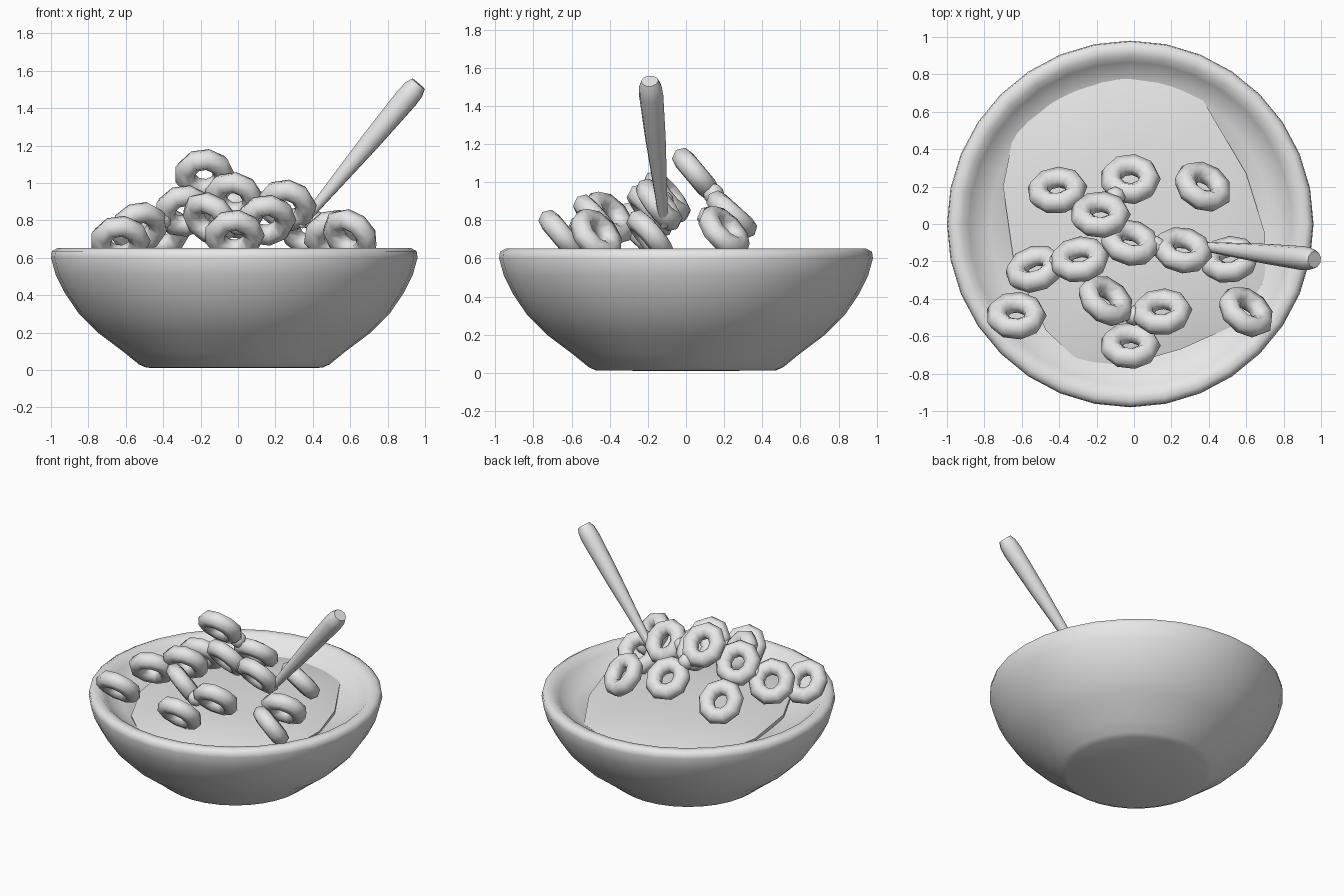
import bpy, bmesh
from math import radians, tau
from mathutils import Vector

cube = bpy.data.objects.get("Cube")
if cube:
    bpy.data.objects.remove(cube)

grey = bpy.data.materials.new("light grey")
grey.use_nodes = True
grey.diffuse_color = (0.8, 0.8, 0.8, 1)
grey.node_tree.nodes["Principled BSDF"].inputs["Base Color"].default_value = (0.8, 0.8, 0.8, 1)


def finish(obj, name, angle):
    obj.name = name
    obj.data.materials.append(grey)
    bpy.ops.object.select_all(action='DESELECT')
    obj.select_set(True)
    bpy.context.view_layer.objects.active = obj
    bpy.ops.object.shade_smooth_by_angle(angle=radians(angle))
    return obj


def from_bmesh(bm, name, angle):
    bmesh.ops.recalc_face_normals(bm, faces=bm.faces)
    mesh = bpy.data.meshes.new(name)
    bm.to_mesh(mesh)
    bm.free()
    obj = bpy.data.objects.new(name, mesh)
    bpy.context.collection.objects.link(obj)
    return finish(obj, name, angle)


def lathe(name, profile, sides, angle=60):
    """Spin a (radius, height) profile around z."""
    bm = bmesh.new()
    verts = [bm.verts.new((r, 0, z)) for r, z in profile]
    edges = [bm.edges.new(pair) for pair in zip(verts, verts[1:])]
    bmesh.ops.spin(bm, geom=verts + edges, cent=(0, 0, 0), axis=(0, 0, 1),
                   angle=tau, steps=sides, use_merge=True)
    bmesh.ops.remove_doubles(bm, verts=bm.verts, dist=0.0005)
    return from_bmesh(bm, name, angle)


# Bowl: flat foot, full rounded wall, soft rim and inner hollow
bowl = lathe("bowl", [(0, 0.01), (0.47, 0.012), (0.51, 0.03), (0.59, 0.095),
                      (0.73, 0.2), (0.83, 0.3), (0.905, 0.41), (0.955, 0.51),
                      (0.98, 0.6), (0.975, 0.635), (0.945, 0.652), (0.9, 0.645),
                      (0.865, 0.612), (0.82, 0.575), (0.75, 0.545), (0.64, 0.525),
                      (0.5, 0.4), (0, 0.3)], 32)
bowl.location.x = -0.02

# Milk: uneven pool with a slightly raised middle
shore = [(-0.07, 0.8), (0.2, 0.74), (0.37, 0.66), (0.6, 0.27), (0.7, -0.05),
         (0.7, -0.33), (0.52, -0.55), (0.25, -0.67), (-0.05, -0.755),
         (-0.3, -0.73), (-0.47, -0.57), (-0.64, -0.22), (-0.7, 0.2),
         (-0.64, 0.5), (-0.4, 0.68)]
bm = bmesh.new()
levels = [(1, 0.49), (1, 0.553), (0.85, 0.578), (0.6, 0.598), (0.3, 0.608)]
loops = [[bm.verts.new((x * s, y * s, z)) for x, y in shore] for s, z in levels]
for low, high in zip(loops, loops[1:]):
    for i in range(len(shore)):
        bm.faces.new((low[i - 1], low[i], high[i], high[i - 1]))
bm.faces.new(loops[-1])
bm.faces.new(loops[0])
from_bmesh(bm, "milk", 50)

# Cereal rings: x, y, z, tilt towards the back, turn about z
rings = [
    (-0.41, 0.18, 0.74, 50, 8), (-0.02, 0.24, 0.83, 42, 0),
    (-0.18, 0.05, 1.045, 50, 0), (0.37, 0.20, 0.74, 50, -30),
    (-0.02, -0.10, 0.92, 52, -15), (0.26, -0.14, 0.88, 52, -12),
    (0.51, -0.19, 0.72, 50, 10), (-0.29, -0.19, 0.85, 52, 10),
    (-0.53, -0.24, 0.76, 52, 20), (-0.63, -0.49, 0.69, 48, 0),
    (-0.15, -0.41, 0.81, 55, -38), (0.15, -0.47, 0.80, 50, 5),
    (-0.02, -0.65, 0.72, 50, 0), (0.60, -0.47, 0.72, 55, -38),
]
for i, (x, y, z, tilt, turn) in enumerate(rings):
    bpy.ops.mesh.primitive_torus_add(
        major_segments=9, minor_segments=7, major_radius=0.105, minor_radius=0.058,
        location=(x, y, z), rotation=(radians(-tilt), 0, radians(turn)))
    finish(bpy.context.object, f"cereal_ring_{i + 1}", 80)

# Necks where neighbouring rings stick together, with a small offset in y and z
for a, b, dy, dz in [(1, 2, 0, 0), (4, 5, 0, 0), (7, 8, 0, 0), (10, 11, -0.05, -0.03)]:
    middle = (Vector(rings[a][:3]) + Vector(rings[b][:3])) / 2 + Vector((0, dy, dz))
    bpy.ops.mesh.primitive_uv_sphere_add(segments=8, ring_count=6, radius=0.055,
                                         location=middle)
    finish(bpy.context.object, f"cereal_neck_{a + 1}", 80)

# Spoon handle: tapered rod leaning out over the rim
start, end = Vector((0.33, -0.115, 0.77)), Vector((0.965, -0.19, 1.53))
length = (end - start).length
handle = lathe("spoon_handle", [(0, 0), (0.022, 0), (0.032, length * 0.2),
                                (0.054, length * 0.6), (0.064, length * 0.9),
                                (0.06, length * 0.96), (0.045, length), (0, length)], 10)
handle.location = start
handle.rotation_euler = (end - start).to_track_quat('Z', 'Y').to_euler()
